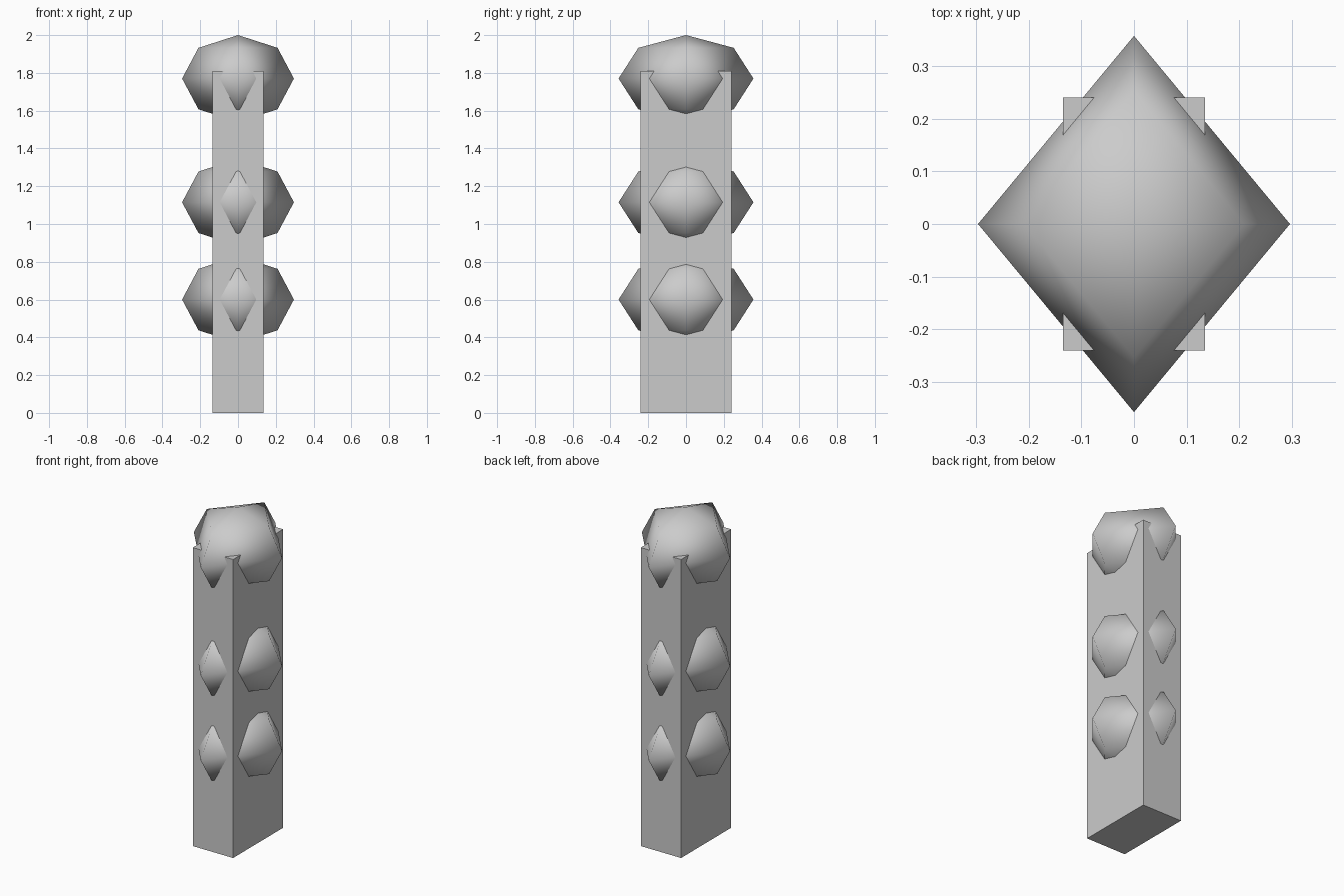
import bpy

if "Cube" in bpy.data.objects:
    bpy.data.objects.remove(bpy.data.objects["Cube"])

# Rectangular post standing on the ground
HEIGHT = 1.81
bpy.ops.mesh.primitive_cube_add(size=1, location=(0, 0, HEIGHT / 2))
post = bpy.context.object
post.name = "post"
post.scale = (0.27, 0.48, HEIGHT)


def add_knob(name, z):
    """Four-sided, four-ring smooth knob that pokes out of every post face."""
    bpy.ops.mesh.primitive_uv_sphere_add(
        segments=4, ring_count=4, radius=1, location=(0, 0, z))
    knob = bpy.context.object
    knob.name = name
    knob.scale = (0.296, 0.357, 0.23)
    bpy.ops.object.transform_apply(location=False, rotation=False, scale=True)
    bpy.ops.object.shade_smooth()


# Two embedded knobs and the cap knob on top
for name, z in (("lower_knob", 0.6), ("middle_knob", 1.115), ("top_knob", 1.77)):
    add_knob(name, z)
